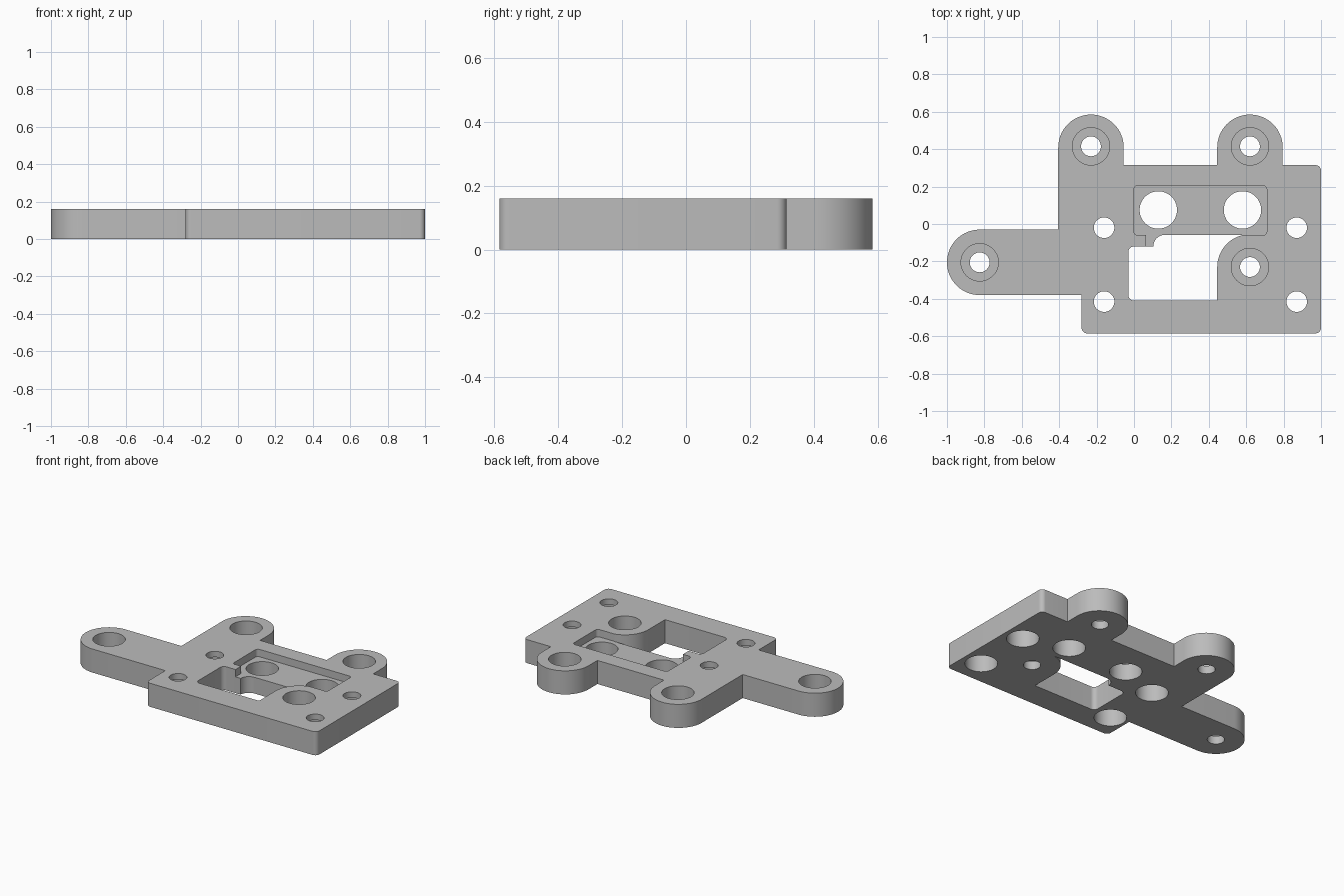
import bpy, bmesh
from math import cos, sin, radians

cube = bpy.data.objects.get("Cube")
if cube:
    bpy.data.objects.remove(cube, do_unlink=True)

THICK = 0.16
BELOW, ABOVE = -0.1, 0.3


def arc(cx, cy, r, start, end, n=8):
    angles = [radians(start + (end - start) * i / n) for i in range(n + 1)]
    return [(cx + r * cos(a), cy + r * sin(a)) for a in angles]


def prism(name, outline, low, high):
    bm = bmesh.new()
    bottom = bm.faces.new([bm.verts.new((x, y, low)) for x, y in outline])
    grown = bmesh.ops.extrude_face_region(bm, geom=[bottom])["geom"]
    verts = [v for v in grown if isinstance(v, bmesh.types.BMVert)]
    bmesh.ops.translate(bm, verts=verts, vec=(0, 0, high - low))
    bmesh.ops.recalc_face_normals(bm, faces=bm.faces)
    mesh = bpy.data.meshes.new(name)
    bm.to_mesh(mesh)
    bm.free()
    obj = bpy.data.objects.new(name, mesh)
    bpy.context.collection.objects.link(obj)
    return obj


# Plate outline with two rear lugs and a side arm
LUG = 0.175
outline = (
    arc(-0.25, -0.555, 0.03, 180, 270)
    + arc(0.97, -0.555, 0.03, 270, 360)
    + arc(0.97, 0.285, 0.03, 0, 90)
    + [(0.795, 0.315)]
    + arc(0.62, 0.41, LUG, 0, 180, 32)
    + [(0.445, 0.315), (-0.055, 0.315)]
    + arc(-0.23, 0.41, LUG, 0, 180, 32)
    + [(-0.405, -0.03)]
    + arc(-0.825, -0.205, LUG, 90, 270, 32)
    + [(-0.28, -0.38)]
)
plate = prism("mounting_plate", outline, 0, THICK)
cutters = []


def cut(name, points, low=BELOW, high=ABOVE):
    cutter = prism(name, points, low, high)
    cutter.hide_render = True
    mod = plate.modifiers.new(name, "BOOLEAN")
    mod.operation = "DIFFERENCE"
    mod.solver = "EXACT"
    mod.object = cutter
    cutters.append(cutter)


def cut_round(name, x, y, r, low=BELOW, high=ABOVE):
    cut(name, arc(x, y, r, 0, 360, 48)[:-1], low, high)


# Window curving around the inner screw boss
cut("window_cutter",
    arc(0, -0.38, 0.03, 180, 270)
    + [(0.445, -0.41)]
    + arc(0.62, -0.23, LUG, 180, 100.6, 16)
    + arc(0.165, -0.12, 0.062, 90, 180)
    + arc(0, -0.15, 0.03, 90, 180))

# Shallow pocket open to the window
cut("pocket_cutter",
    [(0.065, -0.14), (0.4, -0.14), (0.4, -0.06)]
    + arc(0.69, -0.04, 0.02, 270, 360)
    + arc(0.69, 0.185, 0.02, 0, 90)
    + arc(0.02, 0.185, 0.02, 90, 180)
    + arc(0.02, -0.04, 0.02, 180, 270)
    + [(0.065, -0.06)],
    THICK - 0.05)

# Two large holes in the pocket
for x in (0.13, 0.58):
    cut_round("pocket_hole_cutter", x, 0.075, 0.1)

# Lug and boss screw holes, recessed from the top
for x, y in ((-0.825, -0.205), (-0.23, 0.415), (0.62, 0.415), (0.62, -0.23)):
    cut_round("lug_hole_cutter", x, y, 0.053)
    cut_round("lug_recess_cutter", x, y, 0.1, THICK - 0.105)

# Plate screw holes, recessed from the underside
for x in (-0.16, 0.87):
    for y in (-0.02, -0.415):
        cut_round("plate_hole_cutter", x, y, 0.055)
        cut_round("plate_recess_cutter", x, y, 0.1, BELOW, 0.12)

# Bake the cuts and drop the cutters
bpy.context.view_layer.update()
depsgraph = bpy.context.evaluated_depsgraph_get()
baked = bpy.data.meshes.new_from_object(plate.evaluated_get(depsgraph))
plate.modifiers.clear()
plate.data = baked
for cutter in cutters:
    bpy.data.objects.remove(cutter, do_unlink=True)

# Grey material
grey = bpy.data.materials.new("plain_grey")
grey.use_nodes = True
colour = (0.5, 0.5, 0.5, 1)
grey.diffuse_color = colour
grey.node_tree.nodes["Principled BSDF"].inputs["Base Color"].default_value = colour
plate.data.materials.clear()
plate.data.materials.append(grey)
for face in plate.data.polygons:
    face.material_index = 0

# Smooth round walls, sharp rims
bpy.ops.object.select_all(action="DESELECT")
plate.select_set(True)
bpy.context.view_layer.objects.active = plate
bpy.ops.object.shade_smooth_by_angle(angle=radians(30))
